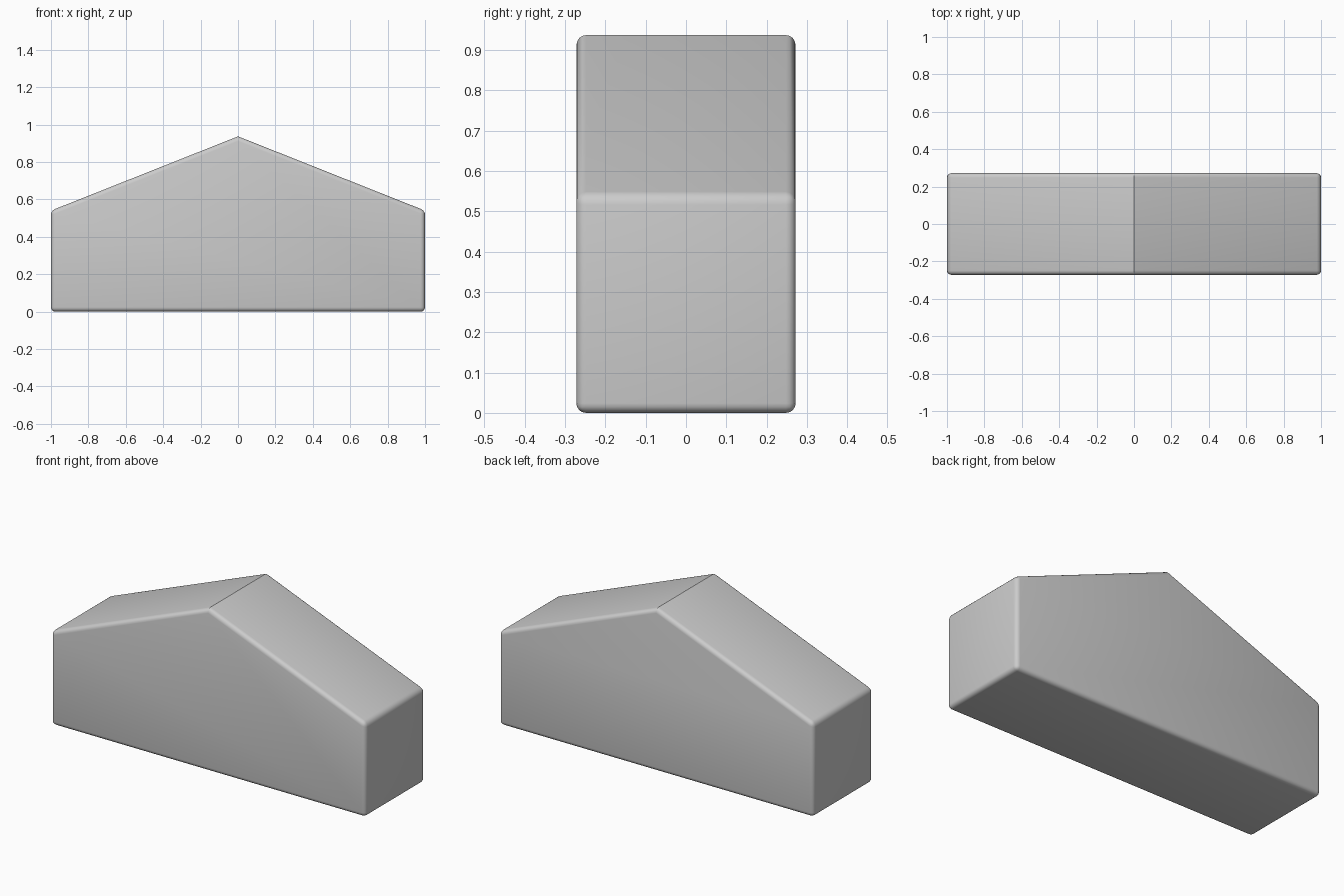
import bpy, bmesh, math

if "Cube" in bpy.data.objects:
    bpy.data.objects.remove(bpy.data.objects["Cube"])

HALF_DEPTH = 0.272
# Gabled block outline (x, z)
profile = [(-1, 0), (1, 0), (1, 0.54), (0, 0.937), (-1, 0.54)]

# Extrude the outline from front to back
bm = bmesh.new()
front = bm.faces.new([bm.verts.new((x, -HALF_DEPTH, z)) for x, z in profile])
ext = bmesh.ops.extrude_face_region(bm, geom=[front], use_keep_orig=True)
for v in ext["geom"]:
    if isinstance(v, bmesh.types.BMVert):
        v.co.y = HALF_DEPTH
bmesh.ops.recalc_face_normals(bm, faces=bm.faces[:])

mesh = bpy.data.meshes.new("gabled_block")
bm.to_mesh(mesh)
bm.free()
block = bpy.data.objects.new("gabled_block", mesh)
bpy.context.collection.objects.link(block)

# Round every edge except the crisp, shallow ridge
bevel = block.modifiers.new("rounded_edges", "BEVEL")
bevel.width = 0.024
bevel.segments = 4
bevel.limit_method = "ANGLE"
bevel.angle_limit = math.radians(55)

# Smooth rounding with a sharp ridge
bpy.context.view_layer.objects.active = block
block.select_set(True)
bpy.ops.object.modifier_apply(modifier=bevel.name)
bpy.ops.object.shade_smooth_by_angle(angle=math.radians(35))
